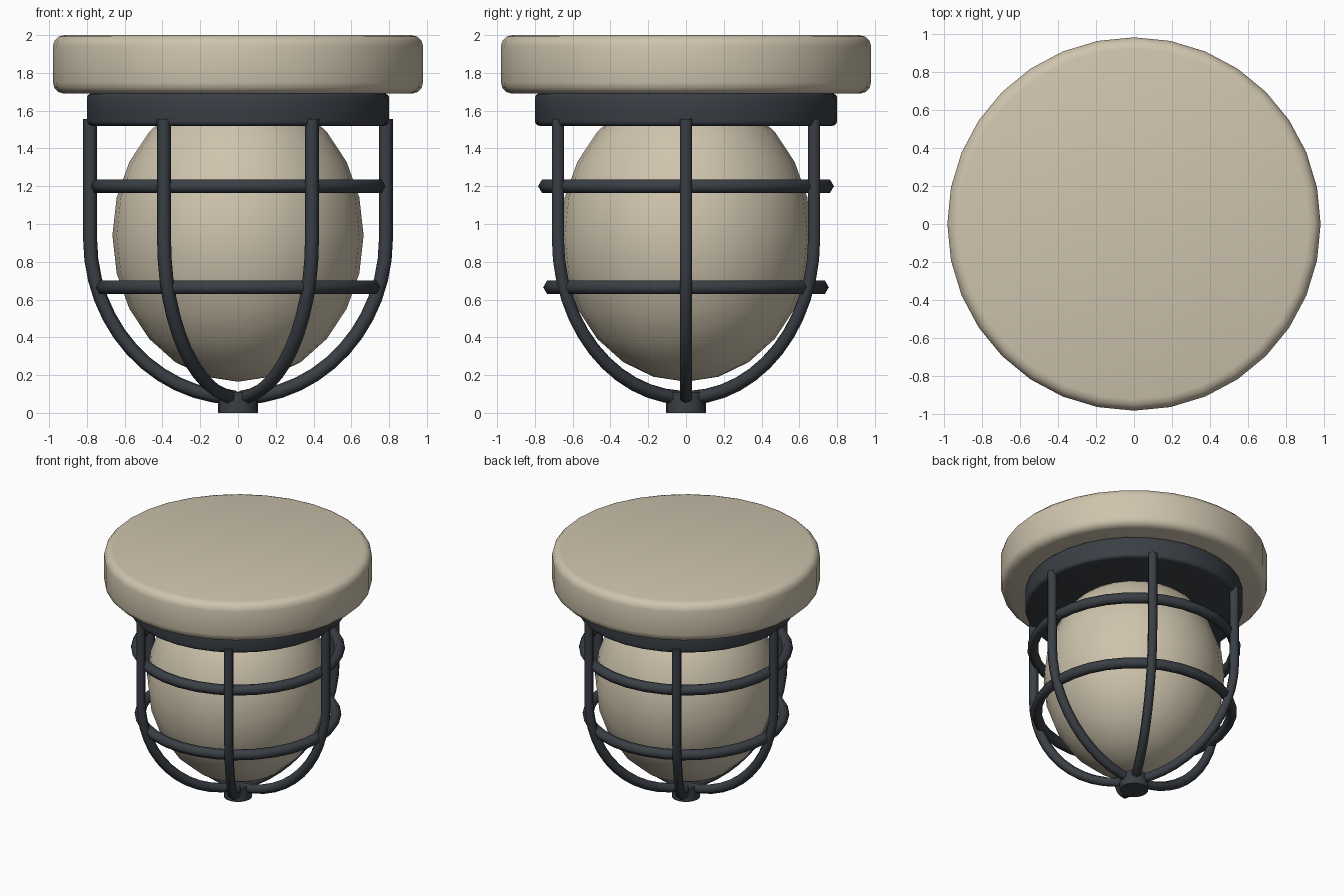
import bpy
import bmesh
from math import sin, cos, pi, radians
from mathutils import Vector

cube = bpy.data.objects.get("Cube")
if cube:
    bpy.data.objects.remove(cube, do_unlink=True)


def make_material(name, rgb):
    mat = bpy.data.materials.new(name)
    mat.use_nodes = True
    color = (*rgb, 1.0)
    mat.diffuse_color = color
    mat.node_tree.nodes["Principled BSDF"].inputs["Base Color"].default_value = color
    return mat


cream = make_material("warm cream", (0.62, 0.55, 0.42))
iron = make_material("dark iron", (0.042, 0.05, 0.06))


def finish(obj, name, mat, angle):
    obj.name = name
    obj.data.materials.append(mat)
    bpy.ops.object.select_all(action="DESELECT")
    obj.select_set(True)
    bpy.context.view_layer.objects.active = obj
    bpy.ops.object.shade_smooth_by_angle(angle=radians(angle))
    return obj


def disc(name, mat, radius, bottom, top, sides, bevel):
    """Upright cylinder with rounded rims."""
    bpy.ops.mesh.primitive_cylinder_add(
        vertices=sides, radius=radius, depth=top - bottom,
        location=(0, 0, (top + bottom) / 2))
    obj = bpy.context.object
    if bevel:
        mod = obj.modifiers.new("rounded_rim", "BEVEL")
        mod.width = bevel
        mod.segments = 3
        mod.limit_method = "ANGLE"
        mod.angle_limit = radians(40)
        bpy.ops.object.modifier_apply(modifier=mod.name)
    return finish(obj, name, mat, 40)


def ring(name, z, outer, thick):
    """Hoop with a six-sided section, one corner facing outward."""
    bpy.ops.mesh.primitive_torus_add(
        major_segments=32, minor_segments=6,
        major_radius=outer - thick, minor_radius=thick, location=(0, 0, z))
    return finish(bpy.context.object, name, iron, 75)


def cage_bar(name, turn, thick=0.037, sides=6, steps=12):
    """Six-sided rod swept straight down, then along a quarter ellipse."""
    reach, spring, drop = 0.783, 0.92, 0.84
    path = [(reach, 1.555)]
    for i in range(steps + 1):
        a = i / steps * radians(88)
        path.append((reach * cos(a), spring - drop * sin(a)))
    out = Vector((cos(turn), sin(turn), 0))
    side = Vector((-sin(turn), cos(turn), 0))
    up = Vector((0, 0, 1))

    bm = bmesh.new()
    loops = []
    for i, (r, z) in enumerate(path):
        r0, z0 = path[max(i - 1, 0)]
        r1, z1 = path[min(i + 1, len(path) - 1)]
        tangent = (out * (r1 - r0) + up * (z1 - z0)).normalized()
        normal = side.cross(tangent)
        center = out * r + up * z
        loops.append([
            bm.verts.new(center + thick * (normal * cos(2 * pi * k / sides)
                                           + side * sin(2 * pi * k / sides)))
            for k in range(sides)])
    for a, b in zip(loops, loops[1:]):
        for k in range(sides):
            n = (k + 1) % sides
            bm.faces.new((a[k], a[n], b[n], b[k]))
    bm.faces.new(loops[0])
    bm.faces.new(loops[-1])
    bmesh.ops.recalc_face_normals(bm, faces=bm.faces)
    mesh = bpy.data.meshes.new(name)
    bm.to_mesh(mesh)
    bm.free()
    obj = bpy.data.objects.new(name, mesh)
    bpy.context.collection.objects.link(obj)
    return finish(obj, name, iron, 75)


# Ceiling base and collar
disc("mounting_base", cream, 0.98, 1.69, 2.0, 32, 0.06)
disc("collar", iron, 0.80, 1.52, 1.692, 32, 0.025)

# Egg-shaped globe
bpy.ops.mesh.primitive_uv_sphere_add(
    segments=24, ring_count=12, radius=1, location=(0, 0, 0.94))
globe = bpy.context.object
globe.scale = (0.665, 0.665, 0.775)
bpy.ops.object.transform_apply(location=False, rotation=False, scale=True)
finish(globe, "globe", cream, 60)

# Guard cage: six bars, two hoops and the bottom hub
for i in range(6):
    cage_bar(f"cage_bar_{i + 1}", i * pi / 3)
ring("upper_hoop", 1.20, 0.783, 0.04)
ring("lower_hoop", 0.665, 0.756, 0.04)
disc("bottom_hub", iron, 0.105, 0.0, 0.11, 16, 0)
